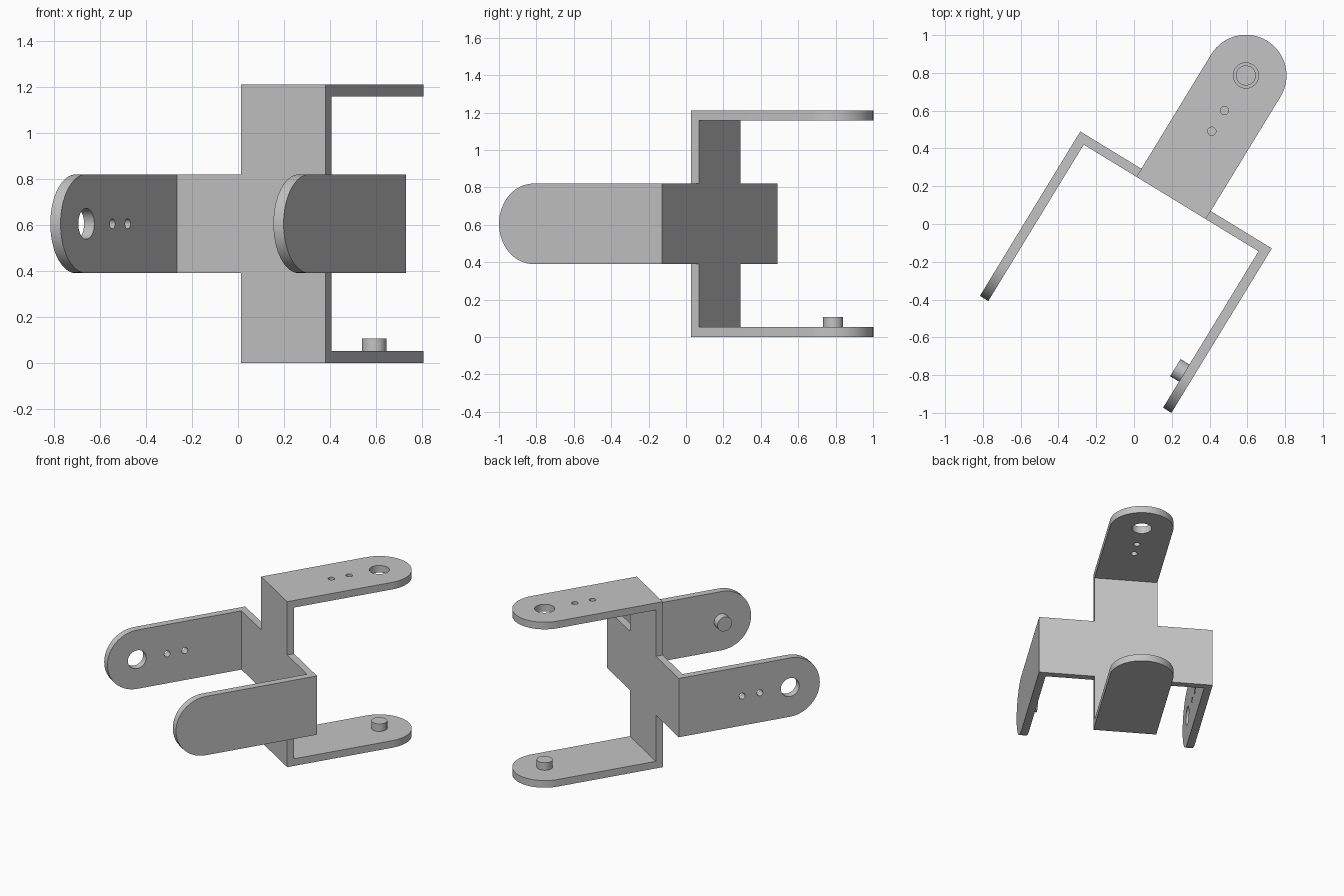
import bpy, bmesh
from math import sin, cos, pi, radians
from mathutils import Matrix, Vector

old = bpy.data.objects.get("Cube")
if old:
    bpy.data.objects.remove(old)

metal = bpy.data.materials.new("light grey metal")
metal.use_nodes = True
grey = (0.55, 0.55, 0.55, 1)
metal.diffuse_color = grey
metal.node_tree.nodes["Principled BSDF"].inputs["Base Color"].default_value = grey

TURN = Matrix.Rotation(radians(-31.4), 4, 'Z')   # whole bracket is turned on its base
T = 0.052            # sheet thickness
R = 0.215            # half width of every arm
CX, CZ = 0.096, 0.605
HALF_W, HALF_H = 0.594, 0.605
FRONT, BACK = 0.22, 0.27


def circle(y, r, n=32):
    return [(r * cos(2 * pi * i / n), y + r * sin(2 * pi * i / n)) for i in range(n)]


def extruded(name, loops, z0, z1, matrix):
    """Fill an outline with optional holes and give it thickness."""
    bm = bmesh.new()
    edges = []
    for loop in loops:
        vs = [bm.verts.new((x, y, z0)) for x, y in loop]
        edges += [bm.edges.new((vs[i - 1], vs[i])) for i in range(len(vs))]
    bmesh.ops.triangle_fill(bm, edges=edges, use_beauty=True)
    grown = bmesh.ops.extrude_face_region(bm, geom=bm.faces[:], use_keep_orig=True)
    top = [v for v in grown["geom"] if isinstance(v, bmesh.types.BMVert)]
    bmesh.ops.translate(bm, verts=top, vec=(0, 0, z1 - z0))
    bmesh.ops.recalc_face_normals(bm, faces=bm.faces[:])
    mesh = bpy.data.meshes.new(name)
    bm.to_mesh(mesh)
    bm.free()
    mesh.materials.append(metal)
    ob = bpy.data.objects.new(name, mesh)
    bpy.context.collection.objects.link(ob)
    ob.matrix_world = TURN @ matrix
    bpy.ops.object.select_all(action='DESELECT')
    ob.select_set(True)
    bpy.context.view_layer.objects.active = ob
    bpy.ops.object.shade_smooth_by_angle(angle=radians(30))
    return ob


def frame(origin, along, inward):
    """Matrix with y along the arm and z towards the inside of the fork."""
    y, z = Vector(along), Vector(inward)
    m = Matrix((y.cross(z), y, z)).transposed().to_4x4()
    m.translation = origin
    return m


def arm(name, origin, along, inward, length, holes):
    m = frame(origin, along, inward)
    tip = [(R * cos(pi * i / 32), length + R * sin(pi * i / 32)) for i in range(33)]
    loops = [[(-R, 0), (R, 0)] + tip]
    if holes:
        loops += [circle(length, 0.067),
                  circle(length - 0.218, 0.022, 20),
                  circle(length - 0.346, 0.022, 20)]
    extruded(name, loops, 0, T, m)
    if not holes:
        extruded(name + "_pin", [circle(length, 0.053)], T, T + 0.055, m)


# cross-shaped plate joining the two forks
quarter = [(HALF_W, R), (R, R), (R, HALF_H)]
cross = (quarter + [(-x, y) for x, y in reversed(quarter)]
         + [(-x, -y) for x, y in quarter] + [(x, -y) for x, y in reversed(quarter)])
extruded("cross_plate", [cross], 0, BACK - FRONT,
         frame((CX, BACK, CZ), (0, 0, 1), (0, -1, 0)))

# rear fork: one arm above, one below
REACH_BACK, REACH_FRONT = 0.98 - BACK, FRONT + 0.535
arm("upper_arm", (CX, BACK, 2 * HALF_H), (0, 1, 0), (0, 0, -1), REACH_BACK, True)
arm("lower_arm", (CX, BACK, 0), (0, 1, 0), (0, 0, 1), REACH_BACK, False)

# front fork: one arm on each side
arm("right_arm", (CX - HALF_W, FRONT, CZ), (0, -1, 0), (1, 0, 0), REACH_FRONT, True)
arm("left_arm", (CX + HALF_W, FRONT, CZ), (0, -1, 0), (-1, 0, 0), REACH_FRONT, False)
